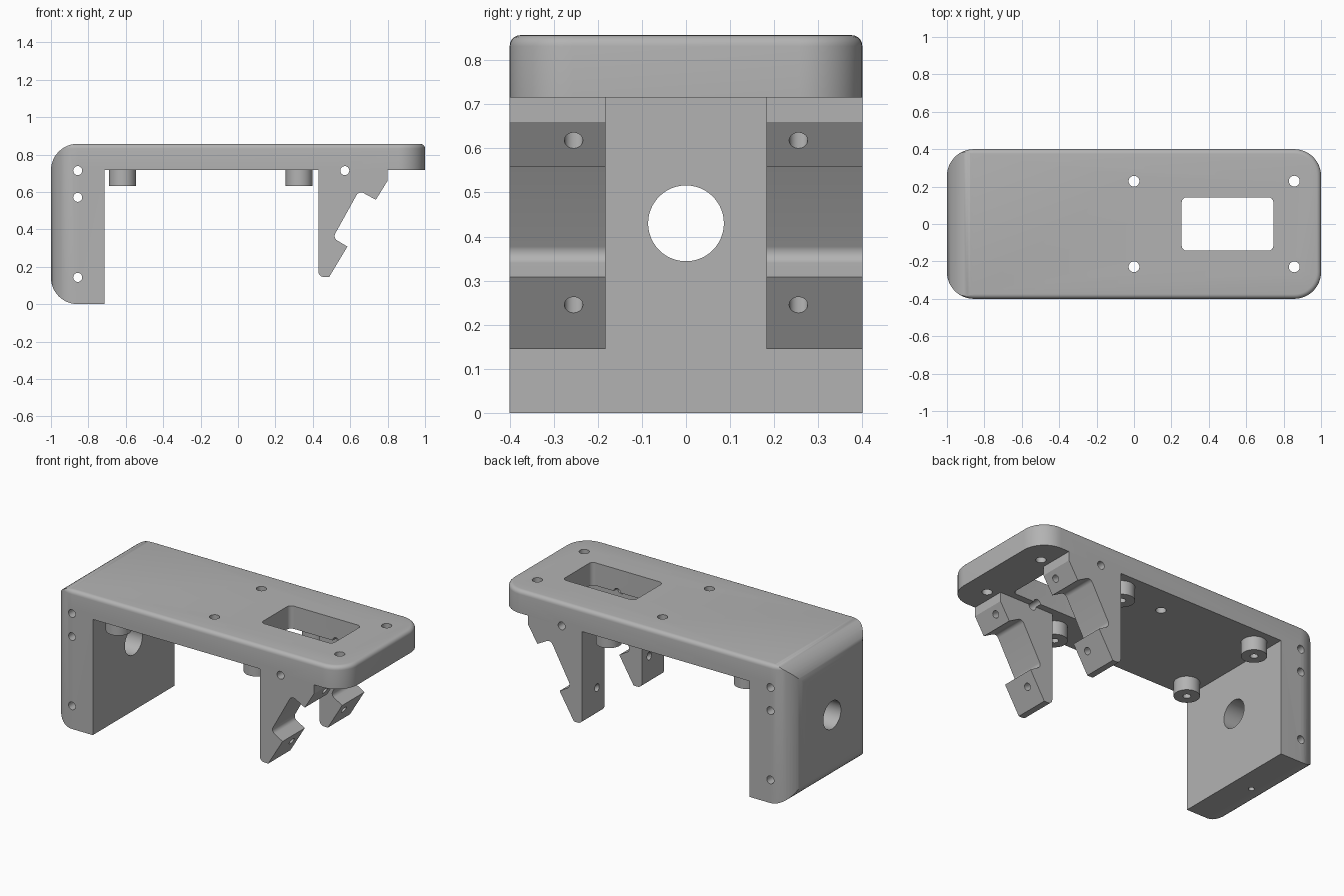
import bpy, bmesh, math
from mathutils import Vector, Matrix

if "Cube" in bpy.data.objects:
    bpy.data.objects.remove(bpy.data.objects["Cube"])

grey = bpy.data.materials.new("plain_grey")
grey.use_nodes = True
grey.diffuse_color = (0.45, 0.45, 0.45, 1)
grey.node_tree.nodes["Principled BSDF"].inputs["Base Color"].default_value = (0.45, 0.45, 0.45, 1)

TOP, UNDER, WALL, HALF, BIG = 0.857, 0.716, -0.714, 0.4, 0.143


def rounded(corners, steps=12):
    """Turn (u, v, radius) corners into an outline with filleted corners."""
    out = []
    for i, (u, v, r) in enumerate(corners):
        p = Vector((u, v))
        if r == 0:
            out.append(p)
            continue
        d1 = (Vector(corners[i - 1][:2]) - p).normalized()
        d2 = (Vector(corners[(i + 1) % len(corners)][:2]) - p).normalized()
        half = d1.angle(d2) / 2
        c = p + (d1 + d2).normalized() * (r / math.sin(half))
        a = p + d1 * (r / math.tan(half)) - c
        b = p + d2 * (r / math.tan(half)) - c
        phi = a.angle(b)
        for k in range(steps + 1):
            t = k / steps
            out.append(c + (a * math.sin((1 - t) * phi) + b * math.sin(t * phi)) / math.sin(phi))
    return out


def finish(name, bm):
    bmesh.ops.recalc_face_normals(bm, faces=bm.faces)
    mesh = bpy.data.meshes.new(name)
    bm.to_mesh(mesh)
    bm.free()
    mesh.materials.append(grey)
    ob = bpy.data.objects.new(name, mesh)
    bpy.context.collection.objects.link(ob)
    return ob


def prism(name, outline, axis, lo, hi, top_fillet=0):
    bm = bmesh.new()
    place = (lambda p, h: (p.x, h, p.y)) if axis == "Y" else (lambda p, h: (p.x, p.y, h))
    base = bm.faces.new([bm.verts.new(place(p, lo)) for p in outline])
    ext = bmesh.ops.extrude_face_region(bm, geom=[base])["geom"]
    moved = [g for g in ext if isinstance(g, bmesh.types.BMVert)]
    bmesh.ops.translate(bm, verts=moved, vec=Vector(place(Vector((0, 0)), hi - lo)))
    bmesh.ops.recalc_face_normals(bm, faces=bm.faces)
    if top_fillet:
        rim = [e for e in bm.edges if all(v in moved for v in e.verts)]
        bmesh.ops.bevel(bm, geom=rim, offset=top_fillet, segments=5, profile=0.5, affect="EDGES")
    return finish(name, bm)


def rod(name, start, direction, radius, length, sides=32):
    d = Vector(direction).normalized()
    bm = bmesh.new()
    m = Matrix.Translation(Vector(start) + d * length / 2) @ d.to_track_quat("Z", "Y").to_matrix().to_4x4()
    bmesh.ops.create_cone(bm, cap_ends=True, segments=sides, radius1=radius, radius2=radius,
                          depth=length, matrix=m)
    return finish(name, bm)


def combine(ob, tool, operation="DIFFERENCE"):
    tool.hide_render = True
    mod = ob.modifiers.new("cut", "BOOLEAN")
    mod.operation, mod.solver, mod.object = operation, "EXACT", tool
    bpy.context.view_layer.objects.active = ob
    bpy.ops.object.modifier_apply(modifier=mod.name)


def rect(x0, x1, y0, y1, r):
    return rounded([(x0, y0, r), (x1, y0, r), (x1, y1, r), (x0, y1, r)])


# Main body: rounded plan block trimmed to an L-shaped side profile
body = prism("body", rect(-1, 1, -HALF, HALF, BIG), "Z", -0.1, TOP, top_fillet=0.025)
eps = 0.0004
side = prism("side_cutter", rounded([(-1 - eps, 0, BIG), (WALL, 0, 0), (WALL, UNDER, 0), (1.2, UNDER, 0),
                                     (1.2, TOP + eps, 0), (-1 - eps, TOP + eps, BIG)]), "Y", -0.6, 0.6)
combine(body, side, "INTERSECT")

# Clip brackets with two notches on the slanted edge
clip = rounded([(0.43, 0.145, 0.03), (0.487, 0.145, 0), (0.585, 0.308, 0), (0.507, 0.354, 0.028),
                (0.647, 0.607, 0.028), (0.737, 0.558, 0), (0.8, 0.66, 0), (0.8, UNDER, 0),
                (0.43, UNDER, 0)])
brackets = [prism("back_bracket", clip, "Y", 0.183, HALF),
            prism("front_bracket", clip, "Y", -HALF, -0.183)]

# Standoffs under the plate
standoffs = []
for x, end in ((-0.617, "right"), (0.327, "left")):
    for y, face in ((-0.286, "front"), (0.286, "back")):
        standoffs.append((rod(f"{face}_{end}_standoff", (x, y, 0.631), (0, 0, 1), 0.072, UNDER - 0.631, 40), x, y))

# Cutters: window, large wall hole, screw holes
tools = [side]
window = prism("window_cutter", rect(0.255, 0.745, -BIG, BIG, 0.028), "Z", 0.5, 1)
wall_hole = rod("wall_hole_cutter", (-1.1, 0, 0.43), (1, 0, 0), 0.086, 0.6, 48)
foot_hole = rod("foot_hole_cutter", (-0.838, 0, -0.1), (0, 0, 1), 0.017, 0.5)
for tool in (window, wall_hole, foot_hole):
    combine(body, tool)
    tools.append(tool)

for x in (0, 0.857):
    for y in (-0.229, 0.229):
        tool = rod("plate_hole_cutter", (x, y, 0.6), (0, 0, 1), 0.029, 0.4)
        combine(body, tool)
        tools.append(tool)

for x, z in ((-0.857, 0.714), (-0.857, 0.571), (-0.857, 0.143), (0.571, 0.714)):
    tool = rod("cross_hole_cutter", (x, -0.6, z), (0, 1, 0), 0.024, 1.2)
    for ob in [body] + (brackets if x > 0 else []):
        combine(ob, tool)
    tools.append(tool)

for post, x, y in standoffs:
    tool = rod("standoff_hole_cutter", (x, y, 0.5), (0, 0, 1), 0.022, 0.28)
    combine(post, tool)
    combine(body, tool)
    tools.append(tool)

# Slanted screw holes, square to the clip tips
slant = Vector((-0.857, 0, 0.515))
for bracket, y in zip(brackets, (0.255, -0.255)):
    for x, z, depth in ((0.547, 0.245, 0.3), (0.774, 0.618, 0.11)):
        tool = rod("clip_hole_cutter", Vector((x, y, z)) - slant * 0.04, slant, 0.021, depth)
        combine(bracket, tool)
        tools.append(tool)

for tool in tools:
    bpy.data.objects.remove(tool)

# Smooth curved surfaces, keep hard edges
bpy.ops.object.select_all(action="DESELECT")
for ob in [body] + brackets + [s[0] for s in standoffs]:
    ob.select_set(True)
bpy.context.view_layer.objects.active = body
bpy.ops.object.shade_smooth_by_angle(angle=math.radians(30))
